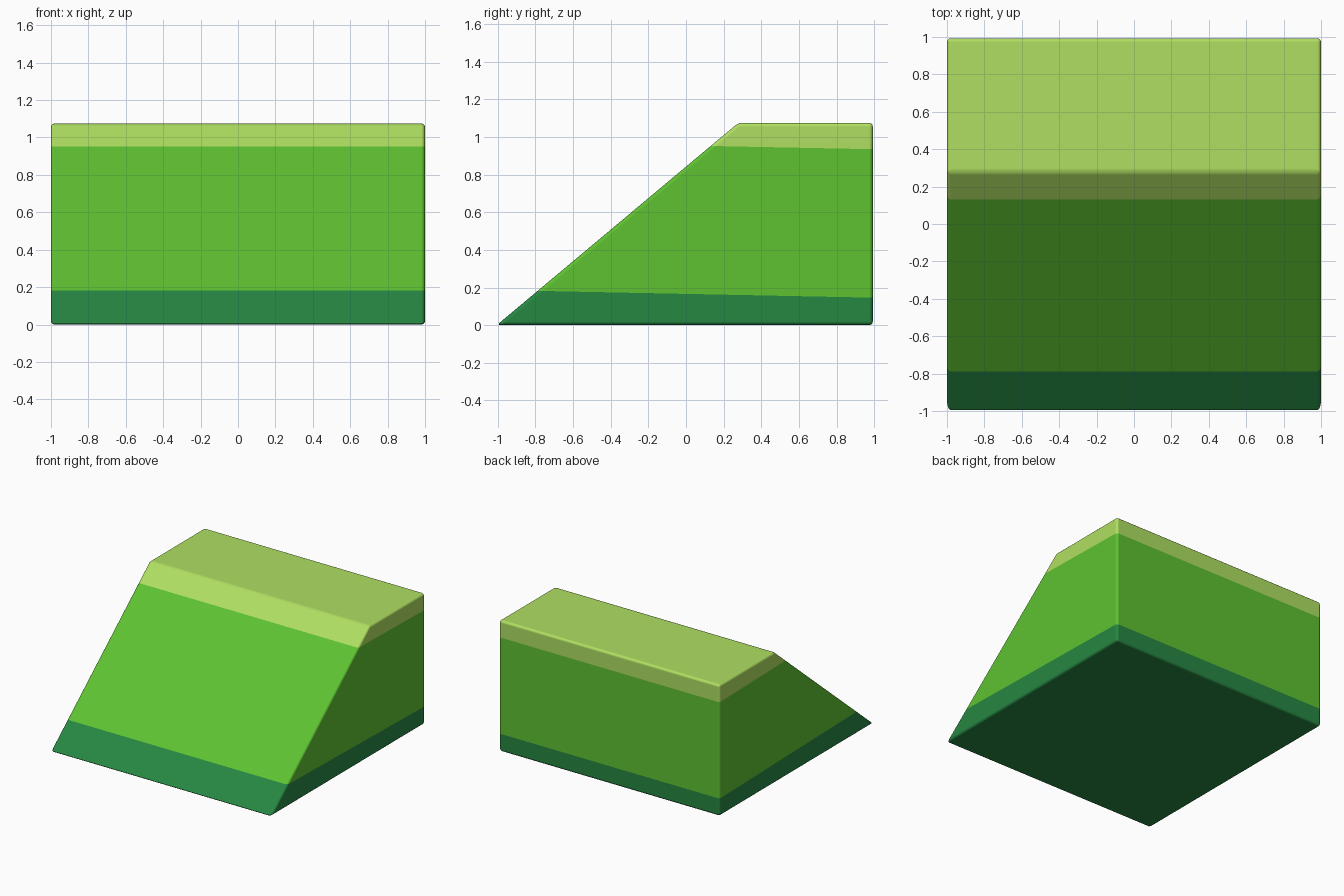
import bpy, bmesh
from mathutils import Vector

if "Cube" in bpy.data.objects:
    bpy.data.objects.remove(bpy.data.objects["Cube"])


def material(name, rgb):
    lin = [((c / 255 + 0.055) / 1.055) ** 2.4 for c in rgb]
    m = bpy.data.materials.new(name)
    m.diffuse_color = (*lin, 1)
    m.use_nodes = True
    m.node_tree.nodes["Principled BSDF"].inputs["Base Color"].default_value = m.diffuse_color
    return m


# Side profile of the ramp (y, z), extruded along x
PROFILE = [(-1.006, 0), (0.993, 0), (0.993, 1.075), (0.278, 1.075)]
# Colour borders: z at the front slope and at the back, as (y, z) pairs
BORDERS = [((-0.79, 0.182), (0.99, 0.146)), ((0.13, 0.952), (0.99, 0.935))]

bm = bmesh.new()
side = bm.faces.new([bm.verts.new((-1, y, z)) for y, z in PROFILE])
ext = bmesh.ops.extrude_face_region(bm, geom=[side])
bmesh.ops.translate(bm, vec=(2, 0, 0),
                    verts=[v for v in ext["geom"] if isinstance(v, bmesh.types.BMVert)])
bmesh.ops.recalc_face_normals(bm, faces=bm.faces)

# Softly rounded edges
bmesh.ops.bevel(bm, geom=bm.edges[:], offset=0.02, segments=3, profile=0.5,
                affect='EDGES', clamp_overlap=True)

# Cut the colour bands along slightly tilted planes
planes = []
for (y0, z0), (y1, z1) in BORDERS:
    co, no = Vector((0, y0, z0)), Vector((0, z0 - z1, y1 - y0)).normalized()
    planes.append((co, no))
    bmesh.ops.bisect_plane(bm, geom=bm.verts[:] + bm.edges[:] + bm.faces[:],
                           plane_co=co, plane_no=no, dist=1e-5)
for f in bm.faces:
    c = f.calc_center_median()
    f.material_index = sum((c - co).dot(no) > 0 for co, no in planes)
    f.smooth = True

mesh = bpy.data.meshes.new("ramp_block")
bm.to_mesh(mesh)
bm.free()
for name, rgb in [("dark green", (38, 135, 66)), ("grass green", (94, 194, 49)),
                  ("lime green", (175, 223, 97))]:
    mesh.materials.append(material(name, rgb))
ramp = bpy.data.objects.new("ramp_block", mesh)
bpy.context.collection.objects.link(ramp)

# Keep the large faces flat while the rounded edges stay smooth
wn = ramp.modifiers.new("flat_faces", 'WEIGHTED_NORMAL')
wn.weight = 100
